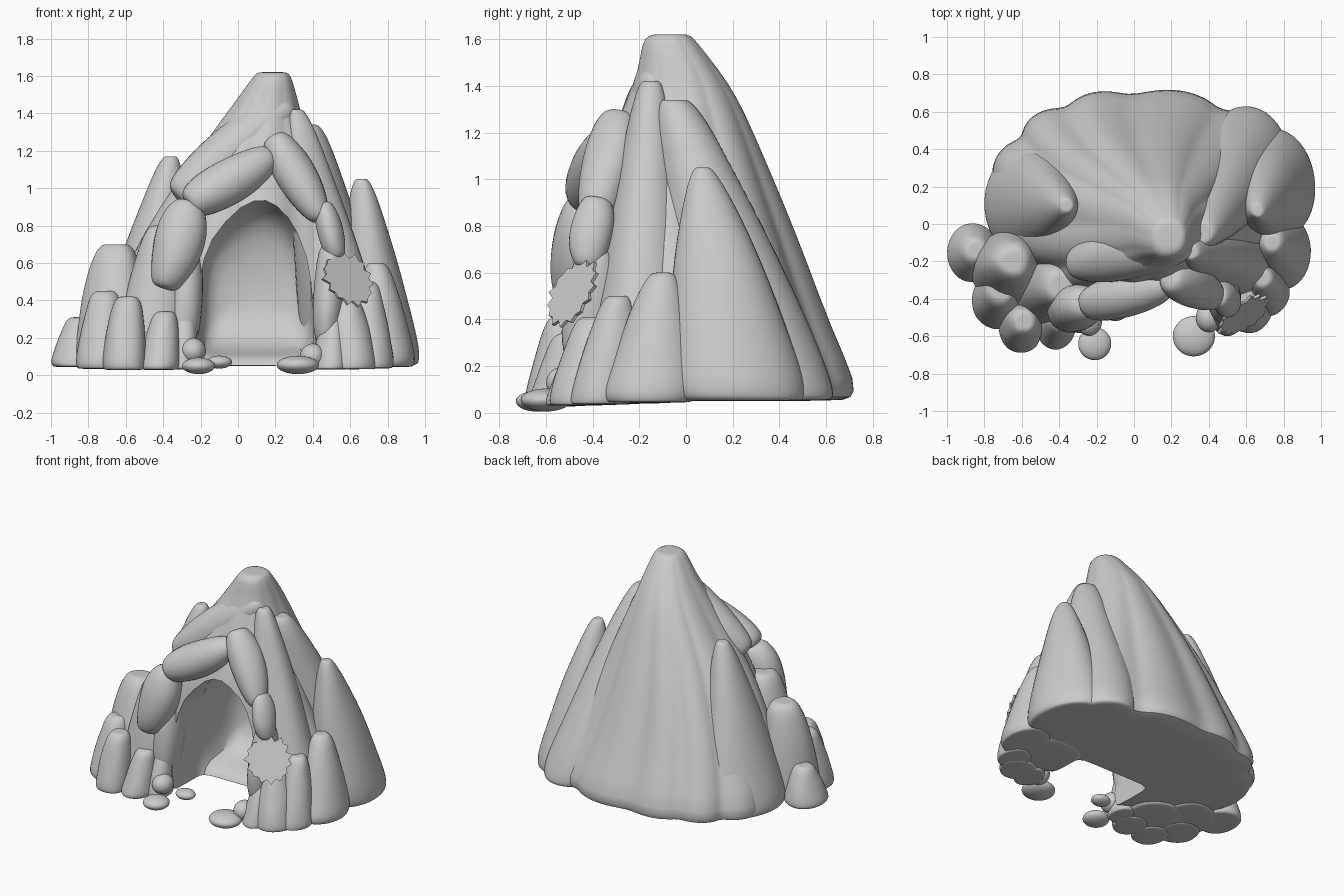
import bpy, bmesh, math, random
from mathutils import Vector, Matrix

if "Cube" in bpy.data.objects:
    bpy.data.objects.remove(bpy.data.objects["Cube"])
rng = random.Random(4)

stone = bpy.data.materials.new("stone_grey")
stone.use_nodes = True
GREY = (0.6, 0.6, 0.6, 1)
stone.diffuse_color = GREY
stone.node_tree.nodes["Principled BSDF"].inputs["Base Color"].default_value = GREY


def finish(name, bm, levels=2):
    bmesh.ops.recalc_face_normals(bm, faces=bm.faces)
    mesh = bpy.data.meshes.new(name)
    bm.to_mesh(mesh)
    bm.free()
    mesh.materials.append(stone)
    ob = bpy.data.objects.new(name, mesh)
    bpy.context.collection.objects.link(ob)
    if levels:
        mesh.shade_smooth()
        ob.modifiers.new("smooth", 'SUBSURF').levels = levels
        ob.modifiers["smooth"].render_levels = levels
    return ob


def loft(name, rings, levels=2):
    """Skin a list of equal point rings and cap both ends."""
    bm = bmesh.new()
    loops = [[bm.verts.new(p) for p in ring] for ring in rings]
    for a, b in zip(loops, loops[1:]):
        for i in range(len(a)):
            j = (i + 1) % len(a)
            bm.faces.new((a[i], a[j], b[j], b[i]))
    bm.faces.new(loops[0])
    bm.faces.new(loops[-1])
    return finish(name, bm, levels)


def spire(name, base, radii, tip, tip_r, bulge=0.1, sides=9):
    """Upright faceted rock with an undercut foot and a blunt tip."""
    flute = [1.08 + rng.uniform(-.08, .08) for _ in range(sides)]
    turn = rng.random()
    floor = .05 + .04 * min(0, base[1])
    rings = []
    for t, size in ((0, .84), (.01, .92), (.08, 1.02), (.3, 1), (.55, 1), (.78, 1),
                    (.93, 1), (1, .75), (1, .4)):
        k = 1 - t + bulge * math.sin(math.pi * t)
        centre = Vector(base).lerp(Vector(tip[:2]), t)
        z = floor + (tip[2] - floor) * t
        ring = []
        for i in range(sides):
            a = math.tau * (i + turn) / sides
            f = flute[i] * size * (1 + rng.uniform(-.05, .05))
            ring.append((centre.x + math.cos(a) * (radii[0] * k + tip_r * t) * f,
                         centre.y + math.sin(a) * (radii[1] * k + tip_r * t) * f, z))
        rings.append(ring)
    return loft(name, rings)


def boulder(name, start, end, width, depth, sides=6):
    """Chunky rock stretched between two points."""
    start, end = Vector(start), Vector(end)
    axis = (end - start).normalized()
    out = Vector((0, -1, 0)) - axis * axis.dot(Vector((0, -1, 0)))
    out.normalize()
    side = axis.cross(out)
    rings = []
    for t, k in ((0, .4), (.03, .75), (.3, 1.12), (.68, 1.08), (.95, .72), (1, .35)):
        c = start.lerp(end, t)
        ring = []
        for i in range(sides):
            a = math.tau * (i + .4) / sides
            f = k * rng.uniform(.93, 1.27) / 2
            ring.append(c + side * math.cos(a) * width * f + out * math.sin(a) * depth * f)
        rings.append(ring)
    return loft(name, rings)


# Mountain body: (z, left, right, front, back) extents with creased flutes
LEVELS = [(.05, -.74, .8, -.42, .67), (.06, -.77, .85, -.45, .71), (.12, -.79, .87, -.47, .74),
          (.35, -.71, .77, -.47, .63), (.65, -.57, .64, -.45, .52), (.9, -.43, .54, -.42, .42),
          (1.2, -.21, .42, -.31, .29), (1.35, -.1, .35, -.25, .22), (1.47, -.01, .32, -.2, .14),
          (1.58, .07, .29, -.19, .05), (1.62, .1, .27, -.16, .02), (1.62, .13, .24, -.11, -.02)]
SIDES = 84
rings = []
for z, left, right, front, back in LEVELS:
    cx, cy = (left + right) / 2, (front + back) / 2
    rx, ry = (right - left) / 2, (back - front) / 2
    depth = .08 * min(1, 1.75 - z)
    ring = []
    for i in range(SIDES):
        a = math.tau * i / SIDES
        c, s = math.cos(a), math.sin(a)
        wave = abs(math.sin(a * 6 + .1 + .4 * math.sin(a * 3)))
        flute = 1.01 - depth + depth * wave ** .7
        p = 0.92
        ring.append((cx + rx * flute * math.copysign(abs(c) ** p, c),
                     cy + ry * flute * math.copysign(abs(s) ** p, s), z))
    rings.append(ring)
body = loft("mountain_body", rings, 1)

# Cave hollow: rounded arch shrinking towards the back, open through the ground at the mouth
ARCH = [(-.1, 0), (-.21, 0), (-.22, .2), (-.22, .55), (-.16, .74), (.02, .91), (.15, .94),
        (.27, .86), (.38, .66), (.41, .4), (.41, 0), (.3, 0)]
rings = []
for y, k, floor in ((-.9, 1, -.1), (-.2, 1, -.1), (-.13, 1, -.05), (-.1, 1, .09), (0, .98, .11),
                    (.14, .92, .15), (.23, .8, .24), (.26, .5, .38)):
    rings.append([(.1 + (x - .1) * k, y, floor + z * (.96 * k - floor) / .94)
                  for x, z in ARCH])
hollow = loft("cave_cutter", rings, 1)
hollow.hide_render = True
hollow.hide_viewport = True

# Tall spires and foot rocks around the mountain: base, radii, tip, tip radius
SPIRES = {
    "left_spire": ((-.56, .13), (.27, .33), (-.36, .1, 1.17), .055),
    "right_spire": ((.75, .22), (.25, .31), (.66, .07, 1.05), .05),
    "right_ridge": ((.6, .36), (.24, .29), (.37, -.05, 1.34), .085),
    "right_wall": ((.58, -.2), (.26, .23), (.31, -.15, 1.42), .06),
    "right_shoulder": ((.8, -.16), (.15, .2), (.74, -.1, .6), .06),
    "right_outer_rock": ((.73, -.36), (.11, .14), (.69, -.29, .5), .06),
    "right_front_rock": ((.62, -.46), (.13, .14), (.58, -.4, .41), .07),
    "right_jamb_foot": ((.5, -.48), (.1, .13), (.51, -.43, .33), .05),
    "left_shoulder": ((-.67, -.25), (.21, .23), (-.65, -.2, .7), .1),
    "left_edge_rock": ((-.86, -.15), (.14, .16), (-.85, -.14, .31), .06),
    "left_outer_rock": ((-.74, -.41), (.13, .16), (-.71, -.36, .45), .07),
    "left_front_rock": ((-.61, -.56), (.12, .14), (-.59, -.52, .42), .07),
    "left_inner_rock": ((-.42, -.54), (.11, .13), (-.39, -.5, .34), .06),
    "left_jamb_foot": ((-.29, -.48), (.08, .11), (-.28, -.45, .32), .05),
    "left_slope": ((-.48, -.36), (.2, .19), (-.4, -.33, .8), .1),
}
spires = {name: spire(name, *spec) for name, spec in SPIRES.items()}

# Carve the cave through every mass that reaches into it
bpy.ops.object.select_all(action='DESELECT')
carved = [body] + [spires[n] for n in ("right_wall", "right_spire", "left_slope", "left_spire")]
for ob in carved:
    cut = ob.modifiers.new("cave", 'BOOLEAN')
    cut.object = hollow
    cut.solver = 'EXACT'
    bpy.context.view_layer.objects.active = ob
    ob.select_set(True)
    for m in list(ob.modifiers):
        bpy.ops.object.modifier_apply(modifier=m.name)
bpy.ops.object.shade_smooth_by_angle(angle=math.radians(40))

# Boulders framing the cave mouth: start, end, width, depth
BOULDERS = {
    "lintel_left": ((-.27, -.43, .91), (.19, -.33, 1.18), .25, .25),
    "lintel_right": ((.19, -.28, 1.28), (.45, -.4, .83), .21, .24),
    "roof_slab_left": ((-.33, -.22, .95), (.29, -.1, 1.45), .27, .28),
    "jamb_right_upper": ((.45, -.38, .92), (.53, -.43, .62), .14, .18),
    "jamb_right_lower": ((.5, -.39, .7), (.47, -.43, .15), .18, .24),
    "jamb_left_upper": ((-.25, -.42, .93), (-.4, -.48, .46), .26, .25),
    "jamb_left_lower": ((-.27, -.37, .68), (-.29, -.41, .1), .19, .26),
}
for name, (start, end, width, depth) in BOULDERS.items():
    boulder(name, start, end, width, depth)

# Rounded pebbles at the entrance: centre and radii
PEBBLES = [((-.21, -.64, .05), (.09, .09, .045)), ((.32, -.6, .055), (.115, .11, .05)),
           ((-.1, -.46, .07), (.07, .06, .035)), ((-.24, -.52, .13), (.07, .08, .07)),
           ((.4, -.5, .1), (.07, .08, .07))]
for n, (centre, size) in enumerate(PEBBLES):
    bm = bmesh.new()
    place = Matrix.Translation(centre) @ Matrix.Diagonal((*size, 1))
    bmesh.ops.create_icosphere(bm, subdivisions=3, radius=1, matrix=place)
    finish(f"pebble_{n + 1}", bm, 1)

# Serrated leaf disc leaning on the right side of the mouth
bm = bmesh.new()
TEETH = 15
rim = []
for i in range(TEETH * 2):
    a = math.pi * i / TEETH
    r = (.16 if i % 2 else .135) + rng.uniform(-.012, .012)
    rim.append(bm.verts.new((r * math.cos(a), r * math.sin(a), 0)))
face = bm.faces.new(rim)
extruded = bmesh.ops.extrude_face_region(bm, geom=[face])
top = [v for v in extruded["geom"] if isinstance(v, bmesh.types.BMVert)]
bmesh.ops.translate(bm, verts=top, vec=(0, 0, .015))
lean = Vector((.5, -.72, .42)).to_track_quat('Z', 'Y').to_matrix().to_4x4()
bm.transform(Matrix.Translation((.585, -.48, .51)) @ lean)
finish("leaf_disc", bm, 0)
